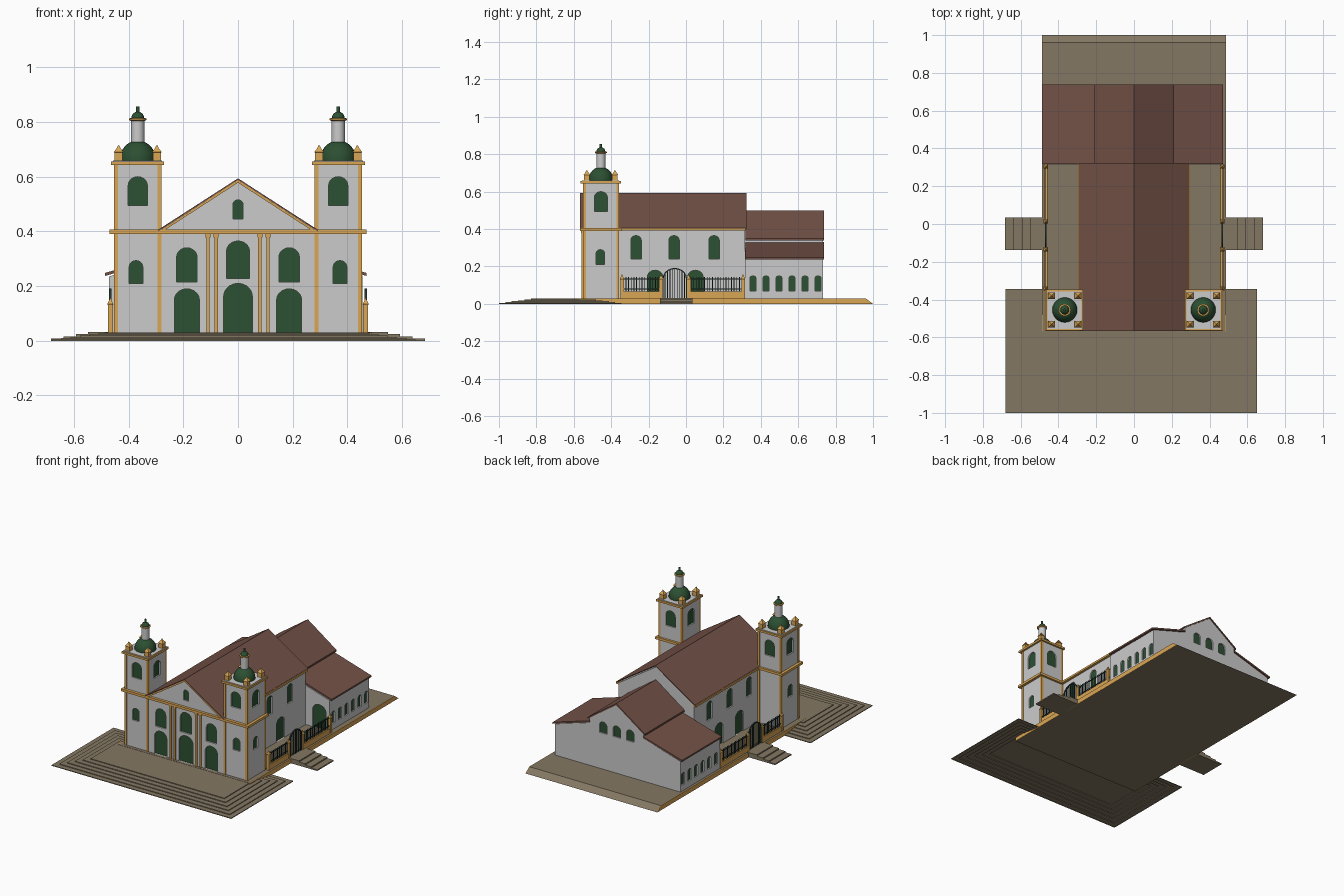
import bpy, bmesh, math

if "Cube" in bpy.data.objects:
    bpy.data.objects.remove(bpy.data.objects["Cube"])

COL = dict(orange=(.7, .38, .09, 1), roof=(.17, .083, .062, 1), green=(.025, .08, .032, 1),
           stone=(.23, .185, .125, 1), iron=(.02, .04, .03, 1))
MATS = {}
for k, c in COL.items():
    MATS[k] = bpy.data.materials.new(k)
    MATS[k].diffuse_color = c
parts = {}          # name -> (bmesh, material key)


def get(name, mat):
    if name not in parts:
        parts[name] = (bmesh.new(), mat)
    return parts[name][0]


def prism(name, pts, axis, a, b, mat=None):
    """Extrude a profile: axis 'y' takes (x,z), 'x' takes (y,z) points."""
    bm = get(name, mat)
    put = (lambda p, d: (p[0], d, p[1])) if axis == 'y' else (lambda p, d: (d, p[0], p[1]))
    A = [bm.verts.new(put(p, a)) for p in pts]
    B = [bm.verts.new(put(p, b)) for p in pts]
    bm.faces.new(A)
    bm.faces.new(B[::-1])
    n = len(pts)
    for i in range(n):
        bm.faces.new((A[i], B[i], B[(i + 1) % n], A[(i + 1) % n]))


def box(name, x0, x1, y0, y1, z0, z1, mat=None):
    prism(name, [(x0, z0), (x1, z0), (x1, z1), (x0, z1)], 'y', y0, y1, mat)


def loft(name, rings, mat, bottom=True):
    """Skin a stack of equal-sized rings, capping the top and optionally the bottom."""
    bm = get(name, mat)
    vs = [[bm.verts.new(c) for c in r] for r in rings]
    n = len(vs[0])
    for p, q in zip(vs, vs[1:]):
        for i in range(n):
            j = (i + 1) % n
            bm.faces.new((p[i], p[j], q[j], q[i]))
    bm.faces.new(vs[-1])
    if bottom:
        bm.faces.new(vs[0][::-1])


def lathe(name, prof, x, y, mat=None, n=24):
    off = math.pi / 4
    loft(name, [[(x + r * math.cos(off + i * math.tau / n), y + r * math.sin(off + i * math.tau / n), z)
                 for i in range(n)] for r, z in prof], mat)


def arch_pts(u, w, z0, z1, n=10):
    h = .45 * w
    return [(u - w / 2, z0), (u + w / 2, z0)] + [
        (u + w / 2 * math.cos(math.pi * i / n), z1 - h + h * math.sin(math.pi * i / n))
        for i in range(n + 1)]


def opening(name, u, w, z0, z1, axis, pos, d):
    """Recessed arched panel on a wall at pos whose outside faces direction d."""
    pts = arch_pts(u, w, z0, z1)
    prism('opening_cutters', pts, axis, pos - d * .012, pos + d * .02)
    prism(name, pts, axis, pos - d * .013, pos - d * .009, 'green')


# Stepped front terrace (open underneath) and platform
rings = []
for i in range(6):
    k = i * .034
    for z in (i * .0048, i * .0048 + .0048):
        rings.append([(-.68 + k, -1 + k, z), (.65 - k, -1 + k, z),
                      (.65 - k, -.345 - k, z), (-.68 + k, -.345 - k, z)])
loft('front_steps', rings, 'stone', bottom=False)
side = [(-.57, 0), (1, 0), (.96, .03), (-.57, .03)]
prism('platform', side, 'x', -.484, .484, 'stone')

# Nave walls and facade
prism('nave_walls', [(-.28, .02), (.28, .02), (.28, .4), (0, .582), (-.28, .4)], 'y', -.55, .315)
box('facade_cornice', -.28, .28, -.567, -.54, .39, .406, 'orange')
for x, w, z0, z1 in ((0, .105, .03, .21), (.187, .092, .03, .19), (-.187, .092, .03, .19)):
    opening('facade_doors', x, w, z0, z1, 'y', -.55, -1)
for x, w, z0, z1 in ((0, .085, .228, .365), (.187, .075, .215, .34),
                     (-.187, .075, .215, .34), (0, .038, .445, .515)):
    opening('facade_windows', x, w, z0, z1, 'y', -.55, -1)

# Rear hall walls (slightly wider on the left) and rear windows
WALL = {1: .455, -1: .472}
prism('rear_walls', [(WALL[1], .02), (WALL[1], .238), (.2, .315), (.2, .348), (0, .488),
                     (-.2, .348), (-.2, .315), (-WALL[-1], .235), (-WALL[-1], .02)], 'y', .316, .733)
for x in (-.1, 0, .1):
    opening('rear_windows', x, .055, .27, .345, 'y', .733, 1)

TX, TY = .3665, -.455
for s, tag in ((1, 'right'), (-1, 'left')):
    def sbox(name, x0, x1, *r):
        box(name, min(s * x0, s * x1), max(s * x0, s * x1), *r)

    def slope(name, x0, z0, x1, z1, y0, y1, mat, t=.011):
        prism(name, [(s * x0, z0), (s * x1, z1), (s * x1, z1 - t), (s * x0, z0 - t)], 'y', y0, y1, mat)

    prism('platform_curbs', side, 'x', s * .484, s * .488, 'orange')
    # Roof slopes, gable trim and eaves trim
    slope('nave_roof', 0, .594, .292, .406, -.567, .323, 'roof', .006)
    slope('gable_trim', 0, .588, .28, .407, -.566, -.545, 'orange', .01)
    slope('rear_upper_roof', 0, .498, .212, .35, .318, .738, 'roof')
    slope('rear_aisle_roof', .198, .33, WALL[s] + .015, .248, .318, .738, 'roof')
    sbox('eaves_trim', .275, .297, -.36, .317, .391, .404, 'orange')
    # Facade pilasters with capitals
    for x in (.08, .11):
        sbox('facade_pilasters', x - .006, x + .006, -.558, -.545, .02, .39, 'orange')
        sbox('facade_pilasters', x - .009, x + .009, -.561, -.545, .378, .39, 'orange')
    # Nave side openings and rear hall openings
    for y in (-.267, -.064, .15):
        opening('nave_side_windows', y, .056, .24, .365, 'x', s * .28, s)
    for y in (-.165, .05):
        opening('nave_side_doors', y, .085, .03, .18, 'x', s * .28, s)
    for i in range(6):
        opening('rear_side_windows', .358 + i * .0696, .034, .07, .15, 'x', s * WALL[s], s)
    opening('aisle_doors', s * .38, .1, .03, .19, 'y', .316, -1)

    # Tower shaft, corner posts and cornices
    tx = s * TX
    sbox(tag + '_tower', .28, .452, -.548, -.36, .02, .65)
    for x in (.2865, .4465):
        for y in (-.543, -.365):
            sbox('tower_corner_posts', x - .0075, x + .0075, y - .0075, y + .0075, .02, .648, 'orange')
    sbox('tower_cornices', .27, .47, -.567, -.346, .39, .406, 'orange')
    sbox('tower_cornices', .27, .465, -.565, -.348, .643, .656, 'orange')
    sbox('tower_tops', .278, .457, -.556, -.357, .65, .659)
    # Tower windows
    opening('tower_windows', s * .373, .05, .21, .293, 'y', -.548, -1)
    opening('tower_windows', TY - .003, .046, .21, .29, 'x', s * .452, s)
    for pos, d in ((-.548, -1), (-.36, 1)):
        opening('belfry_windows', tx, .07, .495, .6, 'y', pos, d)
    for pos, d in ((.452, s), (.28, -s)):
        opening('belfry_windows', TY, .07, .495, .6, 'x', s * pos, d)
    # Dome, lantern, cap and corner pinnacles
    dome = [(.066 * math.cos(a), .662 + .07 * math.sin(a)) for a in
            [math.pi / 2 * i / 10 for i in range(10)]]
    lathe('tower_domes', [(.066, .655)] + dome, tx, TY, 'green')
    lathe('lanterns', [(.024, .715), (.024, .806)], tx, TY)
    lathe('lantern_rings', [(.026, .804), (.032, .808), (.032, .813), (.026, .814)], tx, TY, 'orange')
    lathe('lantern_caps', [(.024, .812), (.023, .82), (.018, .83), (.011, .835), (.007, .837),
                           (.007, .856)], tx, TY, 'green')
    for dx in (-.07, .07):
        for dy in (-.075, .075):
            lathe('tower_pinnacles', [(.021, .655), (.021, .688), (.025, .69), (.012, .702), (.001, .716)],
                  tx + dx, TY + dy, 'orange', 4)

    # Side stairs
    stair = [(s * .47, 0), (s * .683, 0)]
    for i in range(4):
        x = s * (.683 - i * .045)
        stair += [(x, i * .008 + .008), (x - s * .045, i * .008 + .008)]
    prism('side_stairs', stair + [(s * .47, .032)], 'y', -.138, .034, 'stone')
    # Courtyard fence: low wall, posts, rails and bars
    fx = .467
    for y0, y1 in ((-.35, -.135), (.012, .315)):
        sbox('fence_base', fx - .008, fx + .008, y0, y1, .02, .065, 'orange')
        for z in (.077, .13):
            sbox('fence_bars', fx - .002, fx + .002, y0, y1, z, z + .005, 'iron')
        n = int((y1 - y0) / .014)
        for i in range(1, n):
            y = y0 + (y1 - y0) * i / n
            sbox('fence_bars', fx - .002, fx + .002, y - .002, y + .002, .06, .143, 'iron')
    for y in (-.342, -.134, .014, .305):
        lathe('fence_posts', [(.013, .02), (.013, .13), (.016, .134), (.008, .145), (.001, .158)],
              s * fx, y, 'orange', 4)
    # Arched gate
    outer, inner = arch_pts(-.06, .132, .03, .192)[1:], arch_pts(-.06, .12, .03, .186)[1:]
    outer.append((-.126, .03))
    inner.append((-.12, .03))
    prism('gate_arches', outer + inner[::-1], 'x', s * (fx - .004), s * (fx + .004), 'iron')
    for i in range(-4, 5):
        u = i * .013
        top = .132 + .054 * math.sqrt(1 - (u / .06) ** 2)
        sbox('gate_bars', fx - .002, fx + .002, u - .062, u - .058, .03, top, 'iron')

# Turn every collected part into an object
for name, (bm, mat) in parts.items():
    bmesh.ops.remove_doubles(bm, verts=bm.verts[:], dist=1e-6) if name == 'side_stairs' else None
    bmesh.ops.recalc_face_normals(bm, faces=bm.faces[:])
    me = bpy.data.meshes.new(name)
    bm.to_mesh(me)
    bm.free()
    ob = bpy.data.objects.new(name, me)
    bpy.context.collection.objects.link(ob)
    if mat:
        me.materials.append(MATS[mat])

# Smooth the round parts
for name in ('tower_domes', 'lanterns', 'lantern_rings', 'lantern_caps'):
    bpy.ops.object.select_all(action='DESELECT')
    ob = bpy.data.objects[name]
    ob.select_set(True)
    bpy.context.view_layer.objects.active = ob
    bpy.ops.object.shade_smooth_by_angle(angle=math.radians(35))

# Cut the window and door recesses
cut = bpy.data.objects['opening_cutters']
cut.hide_render = True
cut.display_type = 'WIRE'
for name in ('nave_walls', 'rear_walls', 'right_tower', 'left_tower'):
    m = bpy.data.objects[name].modifiers.new('recesses', 'BOOLEAN')
    m.operation, m.solver, m.object = 'DIFFERENCE', 'EXACT', cut

for m in bpy.data.materials:
    if m.users and not m.is_grease_pencil:
        m.use_nodes = True
        m.node_tree.nodes["Principled BSDF"].inputs["Base Color"].default_value = m.diffuse_color
